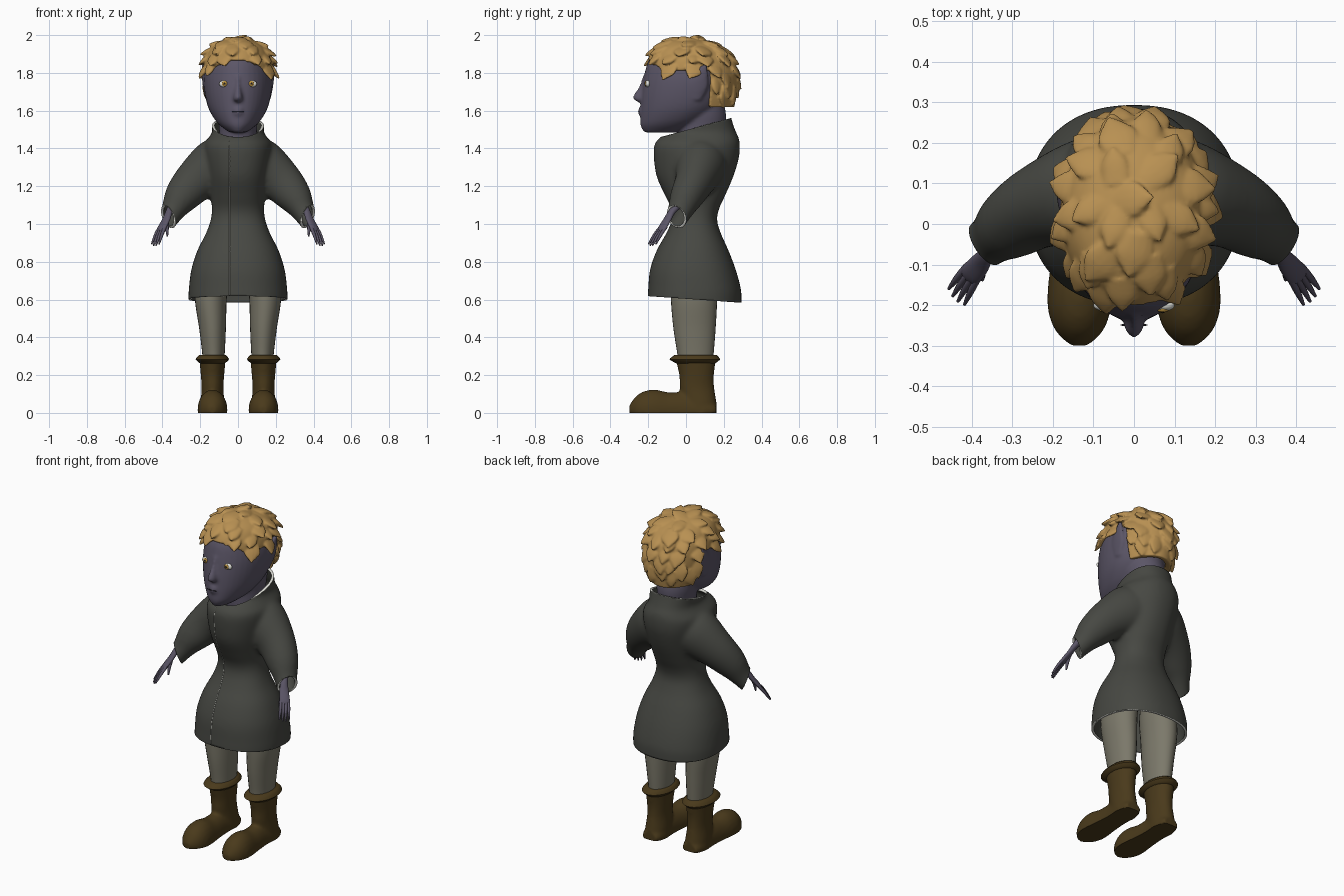
import bpy, bmesh, math, random
from mathutils import Vector
from mathutils.bvhtree import BVHTree

if "Cube" in bpy.data.objects:
    bpy.data.objects.remove(bpy.data.objects["Cube"])

random.seed(4)


def mat(name, r, g, b):
    m = bpy.data.materials.new(name)
    m.diffuse_color = (r, g, b, 1)
    m.use_nodes = True
    m.node_tree.nodes["Principled BSDF"].inputs["Base Color"].default_value = m.diffuse_color
    return m


HAIR = mat("golden_hair", .48, .28, .085)
SKIN = mat("violet_grey_skin", .105, .092, .135)
COAT = mat("dark_coat", .062, .064, .055)
TRIM = mat("pale_trim", .72, .72, .67)
CLOTH = mat("beige_cloth", .20, .19, .145)
LEATHER = mat("brown_leather", .068, .042, .011)
WHITE = mat("eye_white", .75, .75, .70)
IRIS = mat("amber_iris", .5, .29, .05)
BLACK = mat("dark_detail", .012, .011, .015)


# ---------- helpers ----------
def spline(keys, k=5):
    """Catmull-Rom interpolation of equal-length tuples."""
    out = []
    for i in range(len(keys) - 1):
        a, b, c, d = keys[max(i - 1, 0)], keys[i], keys[i + 1], keys[min(i + 2, len(keys) - 1)]
        for j in range(k):
            t = j / k
            out.append(tuple(.5 * (2 * q + (r - p) * t + (2 * p - 5 * q + 4 * r - s) * t * t
                                   + (3 * q - p - 3 * r + s) * t ** 3)
                             for p, q, r, s in zip(a, b, c, d)))
    return out + [tuple(keys[-1])]


def loft(bm, rings):
    loops = [[bm.verts.new(p) for p in ring] for ring in rings]
    n = len(loops[0])
    faces = [bm.faces.new(loops[0]), bm.faces.new(loops[-1])]
    for a, b in zip(loops, loops[1:]):
        faces += [bm.faces.new((a[i], a[(i + 1) % n], b[(i + 1) % n], b[i])) for i in range(n)]
    bmesh.ops.recalc_face_normals(bm, faces=faces)


def oval(z, cx, hw, yf, yb, a, e=2.0, split=.5):
    """Point on a horizontal section running from yf to yb."""
    c, s = math.cos(a), math.sin(a)
    yc = yf + (yb - yf) * split
    x = cx + hw * math.copysign(abs(c) ** (2 / e), c)
    y = yc + (yb - yc if s > 0 else yc - yf) * math.copysign(abs(s) ** (2 / e), s)
    return Vector((x, y, z))


def column(bm, keys, n=36, k=5, e=2.0, split=.5):
    loft(bm, [[oval(*key, 2 * math.pi * i / n, e, split) for i in range(n)]
              for key in spline(keys, k)])


def tube(bm, keys, ref=(0, 1, 0), n=16, k=4, flip=1):
    """Loft along a path of (x, y, z, side radius, radius towards ref)."""
    pts = spline(keys, k)
    pos = [Vector((p[0] * flip, p[1], p[2])) for p in pts]
    rings = []
    for i, p in enumerate(pts):
        t = (pos[min(i + 1, len(pos) - 1)] - pos[max(i - 1, 0)]).normalized()
        u = t.cross(Vector(ref)).normalized()
        v = u.cross(t)
        rings.append([pos[i] + u * p[3] * math.cos(2 * math.pi * j / n)
                      + v * p[4] * math.sin(2 * math.pi * j / n) for j in range(n)])
    loft(bm, rings)


def bake(bm, *mods):
    """Return the mesh with the given modifiers applied."""
    me = bpy.data.meshes.new("temp")
    bm.to_mesh(me)
    ob = bpy.data.objects.new("temp", me)
    bpy.context.collection.objects.link(ob)
    for kind, settings in mods:
        m = ob.modifiers.new(kind, kind)
        for key, value in settings.items():
            setattr(m, key, value)
    out = bmesh.new()
    out.from_object(ob, bpy.context.evaluated_depsgraph_get())
    bpy.data.objects.remove(ob)
    return out


def fuse(bm, voxel, smooth):
    """Weld overlapping lofts into one smooth skin."""
    return bake(bm, ('REMESH', dict(mode='VOXEL', voxel_size=voxel)),
                ('SMOOTH', dict(factor=.5, iterations=smooth)))


def finish(name, bm, *mats, mirror=False):
    made = []
    for side in (("_left", "_right") if mirror else ("",)):
        if side == "_right":
            bmesh.ops.scale(bm, vec=(-1, 1, 1), verts=bm.verts)
            bmesh.ops.reverse_faces(bm, faces=bm.faces)
        me = bpy.data.meshes.new(name + side)
        bm.to_mesh(me)
        for m in mats:
            me.materials.append(m)
        for p in me.polygons:
            p.use_smooth = True
        me.set_sharp_from_angle(angle=math.radians(50))
        ob = bpy.data.objects.new(name + side, me)
        bpy.context.collection.objects.link(ob)
        made.append(ob)
    return made[0]


def front_y(tree, x, z):
    hit = tree.ray_cast(Vector((x, -1, z)), Vector((0, 1, 0)))[0]
    return hit.y if hit else -.2


# ---------- coat: body and sleeves fused, then cut open at hem, collar and cuffs ----------
bm = bmesh.new()
column(bm, [(.50, 0, .258, -.198, .29), (.60, 0, .262, -.203, .294), (.66, 0, .26, -.2, .29),
            (.76, 0, .247, -.19, .263), (.86, 0, .215, -.155, .225), (.95, 0, .17, -.105, .185),
            (1.02, 0, .145, -.076, .165), (1.08, 0, .138, -.078, .175), (1.15, 0, .145, -.11, .207),
            (1.25, 0, .16, -.155, .25), (1.35, 0, .178, -.17, .28), (1.42, 0, .18, -.167, .285),
            (1.46, 0, .153, -.135, .278), (1.49, 0, .136, -.09, .263), (1.55, 0, .141, -.088, .243),
            (1.66, 0, .146, -.08, .215)], n=48, e=2.25)
SLEEVE = [(.06, .08, 1.33, .13, .13), (.12, .075, 1.305, .145, .135), (.227, .045, 1.225, .115, .105),
          (.302, 0, 1.139, .092, .087), (.355, -.04, 1.053, .06, .064), (.43, -.1, .95, .055, .055)]
for s in (1, -1):
    tube(bm, SLEEVE, n=28, flip=s)
coat = fuse(bm, .012, 8)


def cut(co, no, keep=lambda v: True):
    faces = [f for f in coat.faces if all(keep(v.co) for v in f.verts)]
    geom = faces + list({e for f in faces for e in f.edges}) + list({v for f in faces for v in f.verts})
    bmesh.ops.bisect_plane(coat, geom=geom, plane_co=co, plane_no=no, clear_outer=True)


cut((0, 0, .604), (0, -.07, -1))
cut((0, -.08, 1.475), (0, -.27, 1))
for s in (1, -1):
    cut((.373 * s, -.05, 1.045), (.74 * s, -.5, -.36), lambda c: c.x * s > .22 and c.z > .85)
tree = BVHTree.FromBMesh(coat)
ob = finish("coat", coat, COAT, TRIM)
sol = ob.modifiers.new("lining", 'SOLIDIFY')
sol.thickness, sol.offset = .014, -1
sol.material_offset_rim = 1

# front opening edge
bm = bmesh.new()
zs = [.625 + .815 * i / 30 for i in range(31)]
tube(bm, [(-.045, front_y(tree, -.045, z), z, .0015, .002) for z in zs], n=6, k=1)
finish("coat_front_edge", bm, TRIM)

# ---------- legs and boots ----------
bm = bmesh.new()
column(bm, [(.25, .13, .055, -.04, .14), (.32, .13, .06, -.047, .147), (.45, .135, .071, -.067, .157),
            (.60, .144, .084, -.08, .165), (.72, .135, .085, -.08, .165), (.8, .12, .07, -.06, .14)], n=28)
finish("leg", bm, CLOTH, mirror=True)

bm = bmesh.new()
column(bm, [(-.02, .135, .066, 0, .163), (.05, .135, .064, -.015, .162), (.13, .135, .058, -.033, .15),
            (.2, .135, .062, -.036, .148), (.295, .135, .071, -.058, .16)], n=28)
tube(bm, [(.135, .16, .015, .05, .03), (.135, .1, .015, .066, .06), (.135, 0, .015, .063, .095),
          (.135, -.09, .015, .07, .094), (.135, -.16, .015, .078, .108), (.135, -.215, .018, .077, .1),
          (.135, -.265, .018, .058, .07), (.135, -.3, .018, .022, .022)], ref=(0, 0, 1), n=24)
boot = fuse(bm, .01, 5)
for v in boot.verts:
    v.co.z = max(v.co.z, 0.0)
finish("boot", boot, LEATHER, mirror=True)

bm = bmesh.new()
column(bm, [(.262, .135, .066, -.052, .155), (.28, .136, .086, -.083, .178),
            (.288, .136, .087, -.085, .179), (.307, .135, .07, -.06, .162)], n=28, k=2)
finish("boot_cuff", bm, LEATHER, mirror=True)

# ---------- hands ----------
bm = bmesh.new()
d = Vector((.07, -.11, -.17)).normalized()
spread = Vector((.7, .7, 0))
normal = d.cross(spread).normalized()
tube(bm, [(.33, -.01, 1.13, .026, .026), (.362, -.07, 1.07, .02, .017), (.38, -.098, 1.025, .026, .014),
          (.403, -.125, .98, .029, .012), (.41, -.134, .963, .022, .008)], ref=normal)
for i in (-1.5, -.5, .5, 1.5):
    a = Vector((.4, -.12, .985)) + spread * .0135 * i
    b = a + d * (.13 - .01 * abs(i)) + spread * .005 * i
    m = (a + b) / 2 + normal * .003
    tube(bm, [(*a, .009, .009), (*m, .0085, .0085), (*b, .004, .004)], ref=normal, n=8)
tube(bm, [(.375, -.1, 1.03, .011, .011), (.376, -.125, .98, .01, .01), (.374, -.138, .935, .004, .004)], n=8)
finish("hand", bm, SKIN, mirror=True)

# ---------- head: skull, neck, nose, lips and pointed ears fused ----------
bm = bmesh.new()
column(bm, [(1.485, 0, .045, -.222, -.04), (1.52, 0, .093, -.24, .05), (1.56, 0, .128, -.242, .12),
            (1.62, 0, .159, -.24, .18), (1.70, 0, .177, -.234, .215), (1.78, 0, .181, -.222, .235),
            (1.86, 0, .165, -.2, .225), (1.92, 0, .135, -.15, .18), (1.955, 0, .08, -.08, .11)],
       n=40, split=.56)
column(bm, [(1.38, 0, .1, -.04, .2), (1.5, 0, .1, -.04, .208), (1.58, 0, .11, -.04, .212),
            (1.66, 0, .11, -.03, .195)])
column(bm, [(1.79, 0, .014, -.226, -.18), (1.73, 0, .016, -.247, -.18), (1.68, 0, .025, -.278, -.18),
            (1.66, 0, .028, -.278, -.18), (1.645, 0, .022, -.252, -.18)], n=16)
column(bm, [(1.57, 0, .025, -.245, -.18), (1.583, 0, .034, -.252, -.18), (1.607, 0, .034, -.253, -.18),
            (1.622, 0, .022, -.245, -.18)], n=16)
for s in (1, -1):
    tube(bm, [(.16, .05, 1.66, .012, .03), (.172, .065, 1.73, .014, .05), (.18, .085, 1.79, .012, .036),
              (.186, .105, 1.85, .007, .008)], flip=s)
head = fuse(bm, .009, 4)
tree = BVHTree.FromBMesh(head)
finish("head", head, SKIN)


# eyes and mouth line
def bead(name, x, y, z, size, m, mirror=True):
    b = bmesh.new()
    bmesh.ops.create_uvsphere(b, u_segments=20, v_segments=12, radius=1)
    bmesh.ops.scale(b, vec=size, verts=b.verts)
    bmesh.ops.translate(b, vec=(x, y, z), verts=b.verts)
    finish(name, b, m, mirror=mirror)


ey = front_y(tree, .071, 1.742)
bead("eye", .071, ey + .006, 1.742, (.029, .014, .019), WHITE)
bead("iris", .071, ey - .005, 1.743, (.0145, .006, .0145), IRIS)
bead("pupil", .071, ey - .009, 1.743, (.006, .004, .006), BLACK)
bead("mouth_line", 0, front_y(tree, 0, 1.595) + .003, 1.595, (.034, .004, .002), BLACK, mirror=False)

# ---------- hair: cap cut along the hairline, fused with overlapping tufts ----------
CAP = [(1.59, 0, .14, -.19, .25), (1.68, 0, .17, -.21, .266), (1.78, 0, .182, -.215, .27),
       (1.86, 0, .177, -.205, .256), (1.92, 0, .152, -.175, .215), (1.955, 0, .112, -.13, .155),
       (1.976, 0, .06, -.08, .08), (1.982, 0, .02, -.03, .03)]


def hairline(p):
    if p.y > .13:
        return 1.62
    return 1.87 - .06 * min(1, abs(p.x) / .15) ** 2


bm = bmesh.new()
column(bm, CAP, n=72, k=8)
low = [f for f in bm.faces if f.calc_center_median().z < hairline(f.calc_center_median())]
bmesh.ops.delete(bm, geom=low, context='FACES')
bm = bake(bm, ('SOLIDIFY', dict(thickness=.035, offset=-1)))

crown = Vector((0, .1, 2.0))
rows = spline(CAP, 4)
for z, count in ((1.978, 4), (1.955, 6), (1.915, 9), (1.88, 13), (1.83, 12), (1.78, 11),
                 (1.73, 11), (1.68, 12)):
    key = min(rows, key=lambda q: abs(q[0] - z))
    shift = random.random()
    for i in range(count):
        p = oval(*key, 2 * math.pi * (i + shift + random.uniform(-.25, .25)) / count)
        if p.z < hairline(p) + .012:
            continue
        n = (p - Vector((0, .03, 1.76))).normalized()
        flow = p - crown + Vector((random.uniform(-.06, .06), random.uniform(-.06, .06), 0))
        flow = (flow - n * flow.dot(n)).normalized()
        size = random.uniform(.75, 1.2)
        a = p - n * .014 - flow * .045
        m = p + n * .001 + flow * .012 * size
        t = p + n * .017 + flow * .06 * size
        tube(bm, [(*a, .03, .008), (*m, .042 * size, .014), (*t, .003, .004)], ref=n, n=12, k=5)
finish("hair", fuse(bm, .006, 3), HAIR)
